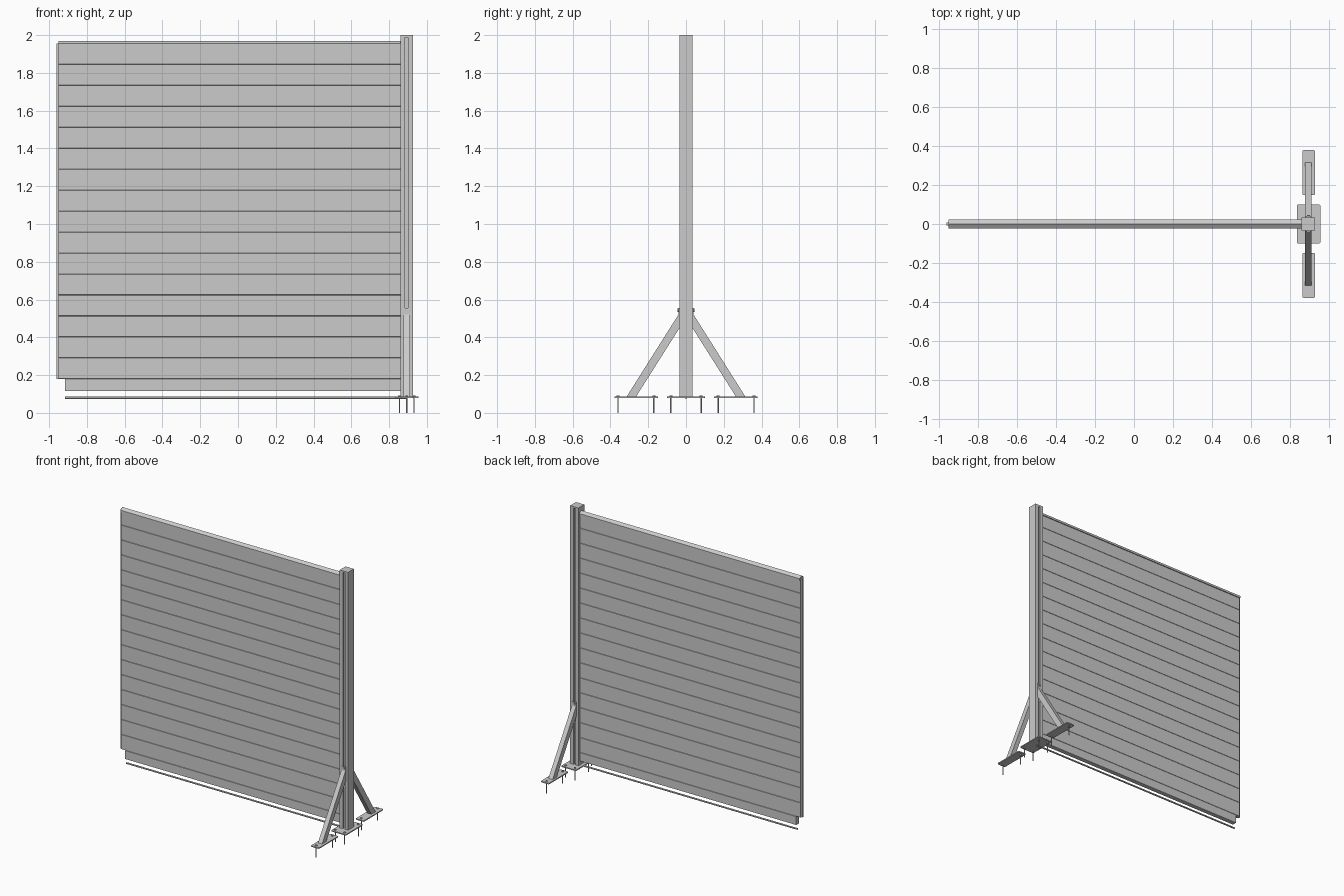
import bpy, bmesh, math
from mathutils import Vector

cube = bpy.data.objects.get("Cube")
if cube:
    bpy.data.objects.remove(cube, do_unlink=True)

metal = bpy.data.materials.new("light_grey")
metal.use_nodes = True
grey = (0.6, 0.6, 0.6, 1)
metal.diffuse_color = grey
metal.node_tree.nodes["Principled BSDF"].inputs["Base Color"].default_value = grey


def finish(name, bm):
    bmesh.ops.recalc_face_normals(bm, faces=bm.faces)
    mesh = bpy.data.meshes.new(name)
    bm.to_mesh(mesh)
    bm.free()
    mesh.materials.append(metal)
    ob = bpy.data.objects.new(name, mesh)
    bpy.context.collection.objects.link(ob)
    return ob


def extrude(name, profile, plane, start, end):
    """Extrude a 2D profile lying in plane 'xy' or 'yz' along the third axis."""
    bm = bmesh.new()
    if plane == "xy":
        pts = [(a, b, start) for a, b in profile]
        shift = (0, 0, end - start)
    else:
        pts = [(start, a, b) for a, b in profile]
        shift = (end - start, 0, 0)
    face = bm.faces.new([bm.verts.new(p) for p in pts])
    out = bmesh.ops.extrude_face_region(bm, geom=[face])
    moved = [g for g in out["geom"] if isinstance(g, bmesh.types.BMVert)]
    bmesh.ops.translate(bm, verts=moved, vec=shift)
    return finish(name, bm)


def box(name, x0, x1, y0, y1, z0, z1):
    return extrude(name, [(x0, y0), (x1, y0), (x1, y1), (x0, y1)], "xy", z0, z1)


def rod(name, a, b, radius, sides=12):
    a, b = Vector(a), Vector(b)
    bm = bmesh.new()
    bmesh.ops.create_cone(bm, cap_ends=True, segments=sides, radius1=radius,
                          radius2=radius, depth=(b - a).length)
    turn = (b - a).to_track_quat("Z", "Y").to_matrix()
    bmesh.ops.rotate(bm, verts=bm.verts, matrix=turn)
    bmesh.ops.translate(bm, verts=bm.verts, vec=(a + b) / 2)
    ob = finish(name, bm)
    bpy.ops.object.select_all(action="DESELECT")
    ob.select_set(True)
    bpy.context.view_layer.objects.active = ob
    bpy.ops.object.shade_smooth_by_angle()
    return ob


def plate(name, x0, x1, y0, y1, r=0.008):
    """Floor plate with rounded corners."""
    pts = []
    corners = [(x1 - r, y1 - r), (x0 + r, y1 - r), (x0 + r, y0 + r), (x1 - r, y0 + r)]
    for i, (cx, cy) in enumerate(corners):
        for k in range(4):
            t = math.pi / 2 * (i + k / 3)
            pts.append((cx + r * math.cos(t), cy + r * math.sin(t)))
    return extrude(name, pts, "xy", 0.079, 0.087)


def anchor(name, x, y):
    """Ground spike with a hexagonal head."""
    rod(name + "_spike", (x, y, 0), (x, y, 0.09), 0.0035, 8)
    rod(name + "_head", (x, y, 0.086), (x, y, 0.093), 0.008, 6)


# Fence planks: fine grooves at the joints, bottom plank cut short
BOTTOM, TOP, PITCH, HALF = 0.115, 1.945, 0.111, 0.017
RIGHT = 0.862
joints = [1.845 - PITCH * i for i in range(16)]
edges = [TOP] + joints + [BOTTOM]
groove = 0.0015
for i, (hi, lo) in enumerate(zip(edges, edges[1:])):
    x0 = -0.915 if i == len(joints) else -0.95
    h, g = HALF, HALF - 0.003
    half = [(g, lo), (h, lo + groove), (h, hi - groove), (g, hi)]
    extrude("fence_plank", half + [(-y, z) for y, z in reversed(half)], "yz", x0, RIGHT)

# Narrow tongue on the free end
box("end_tongue", -0.96, -0.948, -0.008, 0.008, joints[-1], 1.955)

# Gabled top cap
extrude("top_cap", [(-0.022, 1.94), (0.024, 1.94), (0.024, 1.955), (0.001, 1.97),
                    (-0.022, 1.955)], "yz", -0.95, RIGHT)

# Ground rail
rod("ground_rail", (-0.915, 0, 0.08), (0.89, 0, 0.08), 0.006)

# Grooved post with a flat cap
CX, W = 0.893, 0.034
slot, deep = 0.008, 0.012
front = [(-W, -W), (-slot, -W), (-slot, deep - W), (slot, deep - W), (slot, -W), (W, -W)]
ring = front + [(-x, -y) for x, y in front]
extrude("post", [(CX + x, y) for x, y in ring], "xy", 0.085, 1.99)
box("post_cap", CX - W, CX + W, -W, W, 1.988, 2.0)

# Base plate and its corner anchors
plate("base_plate", 0.835, 0.955, -0.1, 0.1)
for x in (0.855, 0.932):
    for y in (-0.08, 0.08):
        anchor("base_anchor", x, y)

# Braces, foot plates and fixings on both sides of the post
for side, s in (("front", -1), ("back", 1)):
    extrude(side + "_brace", [(s * y, z) for y, z in
            ((0.315, 0.085), (0.265, 0.085), (W, 0.45), (W, 0.53))],
            "yz", CX - 0.017, CX + 0.017)
    y0, y1 = sorted((s * W, s * 0.039))
    box(side + "_brace_tab", CX - 0.017, CX + 0.017, y0, y1, 0.46, 0.555)
    rod(side + "_brace_bolt", (CX, s * W, 0.543), (CX, s * 0.046, 0.543), 0.009, 6)
    y0, y1 = sorted((s * 0.148, s * 0.378))
    plate(side + "_foot_plate", 0.862, 0.928, y0, y1)
    for y in (0.17, 0.36):
        anchor(side + "_foot_anchor", CX, s * y)
